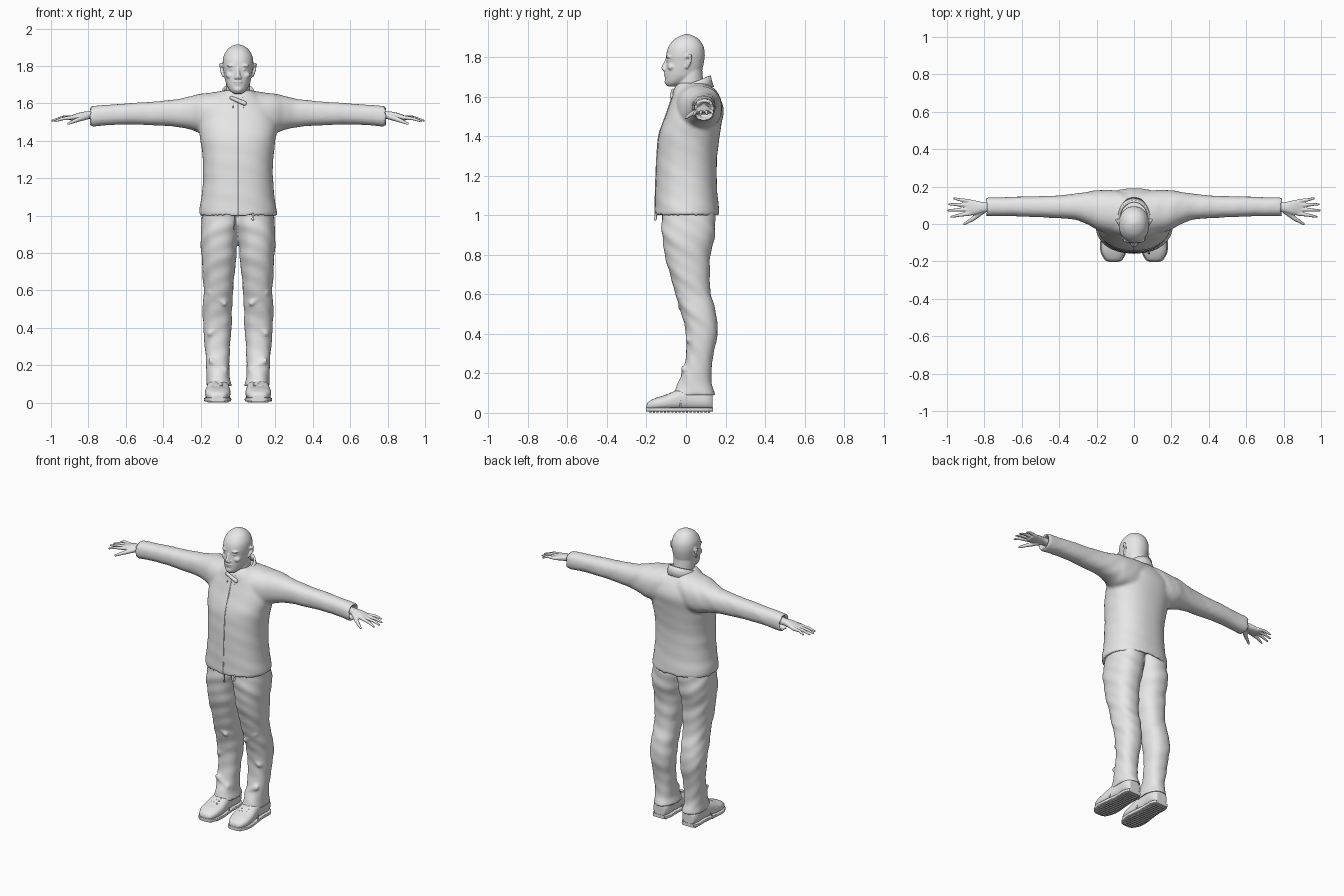
import bpy, bmesh
from math import sin, cos, pi, copysign
from mathutils import Vector, Matrix

if "Cube" in bpy.data.objects:
    bpy.data.objects.remove(bpy.data.objects["Cube"], do_unlink=True)

grey = bpy.data.materials.new("plain grey")
grey.use_nodes = True
grey.diffuse_color = (0.8, 0.8, 0.8, 1)
grey.node_tree.nodes["Principled BSDF"].inputs["Base Color"].default_value = (0.8, 0.8, 0.8, 1)


def finish(name, bm, voxel=0, relax=4):
    """Turn a bmesh into an object; with a voxel size its parts fuse into one skin."""
    bmesh.ops.recalc_face_normals(bm, faces=bm.faces)
    mesh = bpy.data.meshes.new(name)
    bm.to_mesh(mesh)
    bm.free()
    mesh.materials.append(grey)
    obj = bpy.data.objects.new(name, mesh)
    bpy.context.scene.collection.objects.link(obj)
    for poly in mesh.polygons:
        poly.use_smooth = bool(voxel)
    if voxel:
        remesh = obj.modifiers.new("fuse", 'REMESH')
        remesh.mode = 'VOXEL'
        remesh.voxel_size = voxel
        remesh.use_smooth_shade = True
        soft = obj.modifiers.new("soften", 'SMOOTH')
        soft.factor = 0.5
        soft.iterations = relax
    return obj


def spline(rings, steps=4):
    """Catmull-Rom interpolation of ring measurements."""
    out = []
    for i in range(len(rings) - 1):
        a, b = rings[max(i - 1, 0)], rings[i]
        c, d = rings[i + 1], rings[min(i + 2, len(rings) - 1)]
        for k in range(steps):
            t = k / steps
            out.append([q + t / 2 * (r - p + t * (2*p - 5*q + 4*r - s + t * (3*q - p - 3*r + s)))
                        for p, q, r, s in zip(a, b, c, d)])
    return out + [rings[-1]]


def loft(bm, axis, rings, side=1, power=2.3, fold=0, n=36):
    """Skin rounded sections (position, min a, max a, min b, max b) along an axis."""
    loops = []
    for t, a0, a1, b0, b1 in spline(rings):
        loop = []
        for i in range(n):
            ang = 2 * pi * i / n
            u, v = [copysign(abs(f) ** (2 / power), f) for f in (cos(ang), sin(ang))]
            swell = 1 + fold * sin(t * 55 + 3 * sin(ang) + 2 * ang) * sin(t * 17 + ang)
            a = (a0 + a1) / 2 + (a1 - a0) / 2 * u * swell
            b = (b0 + b1) / 2 + (b1 - b0) / 2 * v * swell
            x, y, z = {'x': (t, a, b), 'y': (a, t, b), 'z': (a, b, t)}[axis]
            loop.append(bm.verts.new((x * side, y, z)))
        loops.append(loop)
    for lo, hi in zip(loops, loops[1:]):
        for i in range(n):
            j = (i + 1) % n
            bm.faces.new((lo[i], lo[j], hi[j], hi[i]))
    bm.faces.new(loops[0])
    bm.faces.new(loops[-1])


def blob(bm, centre, size):
    bmesh.ops.create_icosphere(bm, subdivisions=3, radius=1,
                               matrix=Matrix.LocRotScale(Vector(centre), None, Vector(size)))


def rod(bm, start, end, r0, r1):
    """Tapered rod with round ends."""
    a, b = Vector(start), Vector(end)
    turn = (b - a).to_track_quat('Z', 'Y').to_matrix().to_4x4()
    bmesh.ops.create_cone(bm, cap_ends=True, segments=12, radius1=r0, radius2=r1,
                          depth=(b - a).length, matrix=Matrix.Translation((a + b) / 2) @ turn)
    blob(bm, a, (r0, r0, r0))
    blob(bm, b, (r1, r1, r1))


def even(rows):
    """Symmetric sections from (height, half width, front, back)."""
    return [(z, -w, w, f, b) for z, w, f, b in rows]


# Jacket: hollow hem, torso and both sleeves fused
torso = even([(1.0, .207, -.157, .168), (1.04, .205, -.157, .166), (1.1, .195, -.155, .16),
              (1.2, .187, -.152, .155), (1.3, .188, -.147, .158), (1.4, .2, -.138, .17),
              (1.47, .21, -.115, .182), (1.54, .2, -.09, .19), (1.6, .165, -.07, .168),
              (1.64, .12, -.06, .14), (1.67, .08, -.04, .11)])
hem = even([(1.05, .17, -.12, .135), (1.01, .185, -.14, .15)])
sleeve = [(0, -.06, .17, 1.42, 1.67), (.1, -.06, .18, 1.42, 1.665), (.2, -.03, .18, 1.44, 1.65),
          (.25, 0, .172, 1.46, 1.64), (.33, .025, .16, 1.475, 1.622), (.45, .033, .15, 1.483, 1.61),
          (.6, .04, .147, 1.488, 1.6), (.7, .042, .143, 1.483, 1.592), (.785, .042, .143, 1.477, 1.586),
          (.786, .054, .131, 1.49, 1.574), (.745, .058, .127, 1.495, 1.57)]
bm = bmesh.new()
loft(bm, 'z', hem + torso, fold=.008, n=64)
for side in (1, -1):
    loft(bm, 'x', sleeve, side, fold=.02)
finish("jacket", bm, .009)

# Front zip and the toggle at the hem
bm = bmesh.new()
loft(bm, 'z', [(z, -.005, .005, f - .003, f + .02) for z, w, v, f, b in torso[:-2]], n=12)
finish("zip", bm)
bm = bmesh.new()
rod(bm, (.08, -.152, 1.01), (.08, -.155, .98), .005, .007)
rod(bm, (-.015, -.118, 1.0), (-.02, -.116, .93), .003, .004)
finish("drawcords", bm)

# Standing collar, open at the front
bm = bmesh.new()
rows = []
for i in range(41):
    a = .3 + (2 * pi - .55) * i / 40
    rise = (1 - cos(a)) / 2
    rows.append([bm.verts.new((r * sin(a), .026 - r * 1.08 * cos(a) + .008 * rise, z + .075 * rise))
                 for r, z in ((.1, 1.575), (.09, 1.605), (.085, 1.632))])
for p, q in zip(rows, rows[1:]):
    for k in range(2):
        bm.faces.new((p[k], q[k], q[k + 1], p[k + 1]))
collar = finish("collar", bm)
for poly in collar.data.polygons:
    poly.use_smooth = True
thick = collar.modifiers.new("thickness", 'SOLIDIFY')
thick.thickness = .012
bm = bmesh.new()
rod(bm, (-.035, -.066, 1.63), (.035, -.07, 1.60), .011, .013)
finish("collar_flap", bm, .005)

# Head and neck with facial features
bm = bmesh.new()
loft(bm, 'z', even([(1.56, .07, -.045, .1), (1.64, .064, -.05, .09), (1.7, .064, -.04, .085),
                    (1.76, .06, -.03, .08)]), power=2)
loft(bm, 'z', even([(1.652, .022, -.095, -.04), (1.67, .044, -.103, .0), (1.7, .062, -.106, .06),
                    (1.73, .07, -.105, .08), (1.77, .077, -.1, .09), (1.81, .082, -.1, .095),
                    (1.85, .078, -.09, .09), (1.885, .06, -.064, .07), (1.905, .036, -.034, .043),
                    (1.916, .008, -.005, .012)]), power=2.1)
loft(bm, 'z', even([(1.725, .008, -.11, -.08), (1.737, .019, -.122, -.08), (1.75, .014, -.124, -.08),
                    (1.775, .009, -.112, -.08), (1.8, .008, -.1, -.08)]), power=2)
blob(bm, (0, -.104, 1.716), (.024, .009, .005))
blob(bm, (0, -.101, 1.705), (.02, .009, .006))
blob(bm, (0, -.095, 1.676), (.024, .014, .016))
for side in (1, -1):
    blob(bm, (side * .033, -.087, 1.802), (.027, .014, .007))
    blob(bm, (side * .031, -.088, 1.784), (.013, .009, .006))
    blob(bm, (side * .042, -.074, 1.75), (.024, .02, .018))
    blob(bm, (side * .012, -.108, 1.737), (.009, .011, .008))
    # Ear rim and lobe
    rod(bm, (side * .08, .0, 1.8), (side * .094, .022, 1.81), .007, .008)
    rod(bm, (side * .094, .022, 1.81), (side * .09, .022, 1.78), .008, .007)
    rod(bm, (side * .09, .022, 1.78), (side * .078, .004, 1.748), .008, .008)
finish("head", bm, .005, 3)

# Hands: palm, four fingers and thumb
for side, name in ((1, "left_hand"), (-1, "right_hand")):
    bm = bmesh.new()
    loft(bm, 'x', [(.74, .06, .118, 1.515, 1.562), (.8, .063, .116, 1.518, 1.558),
                   (.84, .052, .124, 1.514, 1.553), (.88, .045, .13, 1.51, 1.54),
                   (.9, .05, .125, 1.51, 1.533)], side)
    for y, tip_x, tip_y, tip_z in ((.122, .962, .137, 1.515), (.101, .988, .106, 1.51),
                                   (.078, .994, .073, 1.508), (.055, .978, .038, 1.505)):
        middle = (side * (.4 * .88 + .6 * tip_x), (y + tip_y) / 2, tip_z + .013)
        rod(bm, (side * .88, y, 1.526), middle, .0115, .009)
        rod(bm, middle, (side * tip_x, tip_y, tip_z), .009, .006)
    rod(bm, (side * .81, .07, 1.53), (side * .86, .028, 1.512), .017, .012)
    rod(bm, (side * .86, .028, 1.512), (side * .907, .0, 1.492), .012, .007)
    finish(name, bm, .004, 3)

# Trousers: both legs fused at the hips, hollow cuffs
leg = [(1.04, -.02, .185, -.12, .145), (.95, -.012, .197, -.122, .15), (.88, 0, .2, -.12, .142),
       (.8, .008, .195, -.107, .125), (.7, .017, .19, -.082, .12), (.6, .027, .183, -.052, .127),
       (.52, .03, .189, -.03, .148), (.45, .033, .188, -.008, .16), (.38, .036, .184, 0, .156),
       (.28, .044, .176, 0, .137), (.2, .046, .171, -.022, .128), (.14, .044, .168, -.045, .134),
       (.09, .036, .17, -.062, .148), (.095, .05, .156, -.045, .134), (.15, .056, .152, -.03, .12)]
bm = bmesh.new()
for side in (1, -1):
    loft(bm, 'z', leg, side, fold=.035)
    # Creases over the knee and the instep
    for x, y, z, rise in ((.11, -.04, .56, .03), (.11, .0, .4, -.03), (.105, -.024, .2, .025)):
        rod(bm, (side * (x - .04), y + .012, z - rise), (side * (x + .04), y + .012, z + rise), .012, .015)
finish("trousers", bm, .009)

# Shoes: upper, sole, treads and laces
upper = [(-.2, .085, .132, .018, .04), (-.19, .066, .152, .014, .057), (-.15, .046, .174, .014, .077),
         (-.1, .04, .177, .014, .092), (-.04, .045, .17, .014, .118), (.03, .05, .162, .014, .135),
         (.1, .05, .162, .014, .125), (.135, .068, .146, .014, .1)]
for side, name in ((1, "left"), (-1, "right")):
    bm = bmesh.new()
    loft(bm, 'y', upper, side, power=2.6)
    loft(bm, 'z', [(.07, .06, .15, -.03, .12), (.2, .065, .145, .0, .115)], side)
    finish(name + "_shoe", bm, .006, 3)

    bm = bmesh.new()
    loft(bm, 'y', [(y * 1.01, a - .004, b + .004, .006, .028) for y, a, b, c, d in upper], side, power=7)
    for i in range(17):
        y = -.18 + i * .0185
        half = .056 if y < -.05 else .046
        if y < -.16:
            half = .038
        bmesh.ops.create_cube(bm, size=1, matrix=Matrix.LocRotScale(
            Vector((side * .108, y, .006)), None, Vector((half * 2, .01, .012))))
    finish(name + "_sole", bm)

    bm = bmesh.new()
    for i in range(4):
        y, z = -.1 + i * .022, .093 + i * .0095
        rod(bm, (side * .085, y, z - .004), (side * .132, y + .008, z - .003), .005, .005)
    rod(bm, (side * .046, -.03, .03), (side * .06, -.02, .1), .004, .004)
    rod(bm, (side * .169, -.03, .03), (side * .158, -.02, .1), .004, .004)
    finish(name + "_laces", bm)
